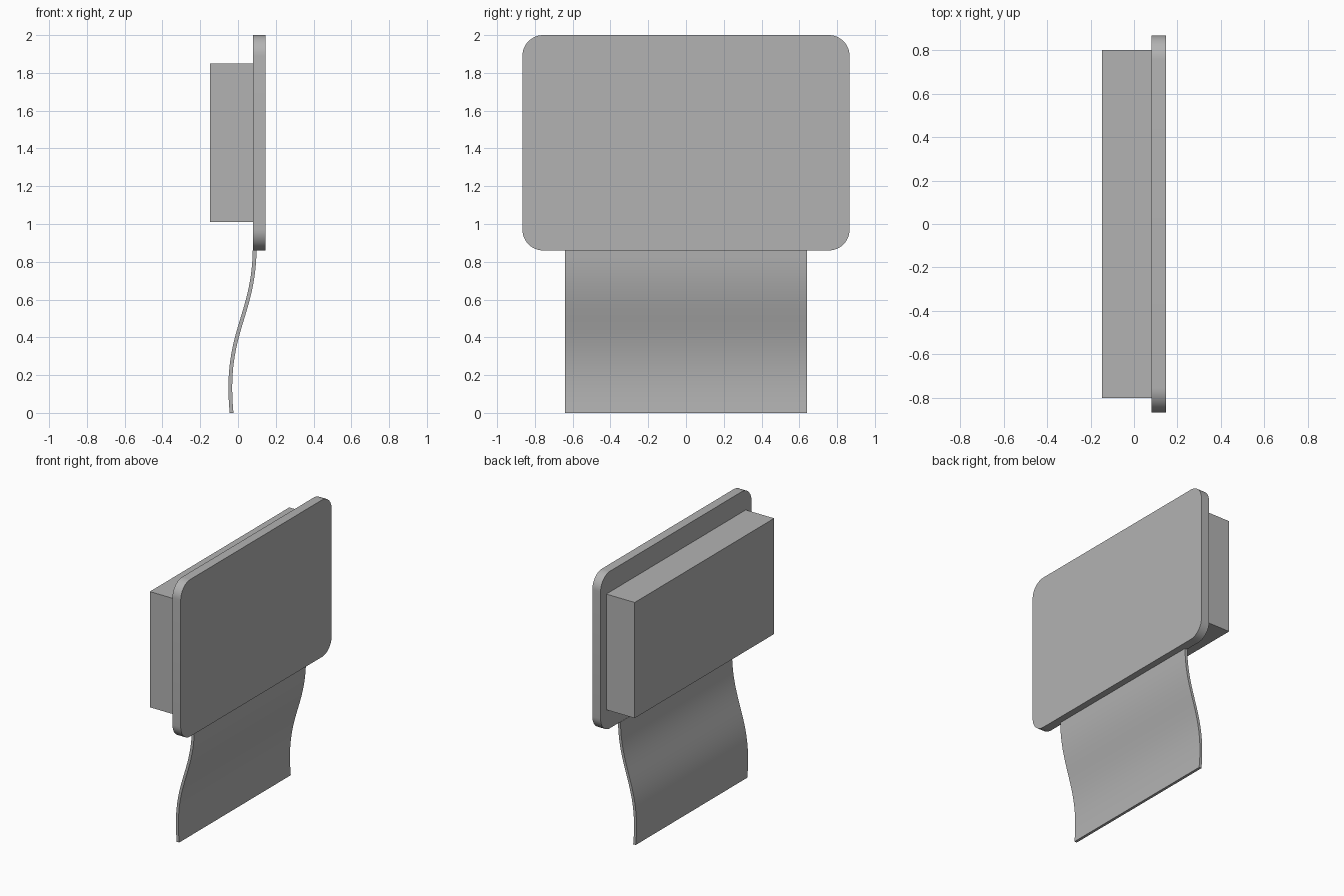
import bpy, bmesh, math
from mathutils import Vector
from mathutils.geometry import interpolate_bezier

if "Cube" in bpy.data.objects:
    bpy.data.objects.remove(bpy.data.objects["Cube"], do_unlink=True)

# Single plain grey material
GREY = (0.45, 0.45, 0.45, 1)
grey = bpy.data.materials.new("plain_grey")
grey.use_nodes = True
grey.diffuse_color = GREY
grey.node_tree.nodes["Principled BSDF"].inputs["Base Color"].default_value = GREY


def extrude_outline(name, outline, depth, smooth=True):
    """Extrude a closed loop of points along the depth vector."""
    bm = bmesh.new()
    face = bm.faces.new([bm.verts.new(p) for p in outline])
    new = bmesh.ops.extrude_face_region(bm, geom=[face], use_keep_orig=True)["geom"]
    verts = [g for g in new if isinstance(g, bmesh.types.BMVert)]
    bmesh.ops.translate(bm, verts=verts, vec=depth)
    bmesh.ops.recalc_face_normals(bm, faces=bm.faces)
    mesh = bpy.data.meshes.new(name)
    bm.to_mesh(mesh)
    bm.free()
    mesh.materials.append(grey)
    obj = bpy.data.objects.new(name, mesh)
    bpy.context.collection.objects.link(obj)
    if smooth:
        bpy.ops.object.select_all(action="DESELECT")
        obj.select_set(True)
        bpy.context.view_layer.objects.active = obj
        bpy.ops.object.shade_smooth_by_angle(angle=math.radians(30))
    return obj


def rounded_rectangle(x, half_y, low, high, radius, steps=12):
    """Outline in the YZ plane with arcs at the four corners."""
    corners = [(1, high - radius), (-1, high - radius),
               (-1, low + radius), (1, low + radius)]
    points = []
    for i, (side, z) in enumerate(corners):
        for s in range(steps + 1):
            a = math.pi / 2 * (i + s / steps)
            points.append((x, side * (half_y - radius) + radius * math.cos(a),
                           z + radius * math.sin(a)))
    return points


# Thin front plate with rounded corners
extrude_outline("front_plate", rounded_rectangle(0.08, 0.866, 0.86, 2.0, 0.11),
                (0.066, 0, 0))

# Box housing behind the plate
housing = [(-0.148, y, z) for y, z in
           ((-0.8, 1.01), (0.8, 1.01), (0.8, 1.85), (-0.8, 1.85))]
extrude_outline("rear_housing", housing, (0.228, 0, 0), smooth=False)

# Curved flat ribbon hanging from the plate
path = interpolate_bezier(Vector((-0.034, -0.64, 0)), Vector((-0.075, -0.64, 0.42)),
                          Vector((0.083, -0.64, 0.51)), Vector((0.088, -0.64, 0.86)), 28)
front, back = [], []
for i, p in enumerate(path):
    tangent = (path[min(i + 1, len(path) - 1)] - path[max(i - 1, 0)]).normalized()
    offset = Vector((tangent.z, 0, -tangent.x)) * 0.01
    front.append(p + offset)
    back.append(p - offset)
for side in (front, back):
    side[0].z, side[-1].z = 0, 0.86
extrude_outline("hanging_ribbon", front + back[::-1], (0, 1.28, 0))
